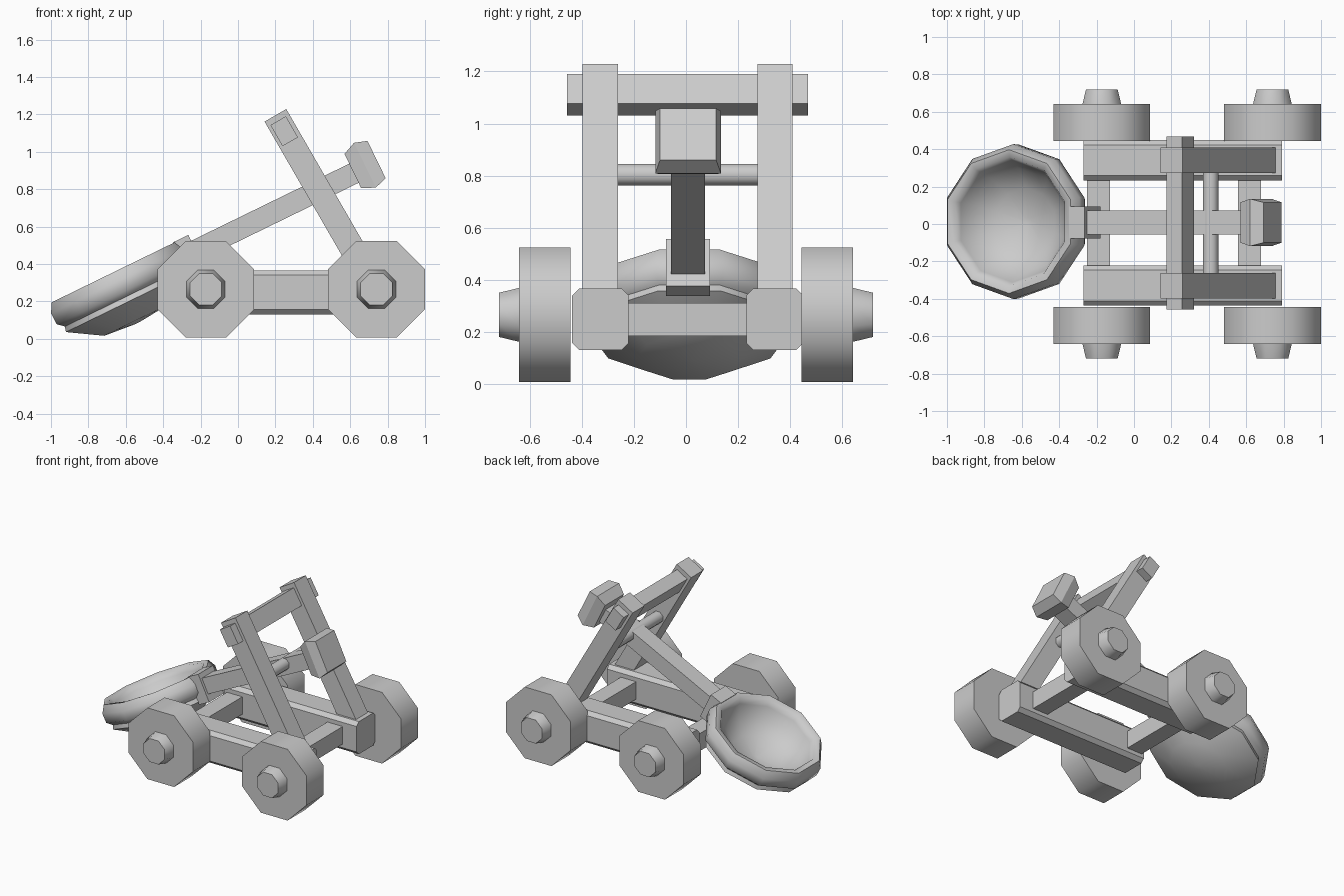
import bpy, bmesh
from math import sin, cos, pi, radians
from mathutils import Matrix, Vector

if "Cube" in bpy.data.objects:
    bpy.data.objects.remove(bpy.data.objects["Cube"])

TILT = radians(26)      # throwing arm slope
LEAN = radians(30)      # upright lean
MID = 0.006             # centre line of the frame in y


def loft(name, rings, matrix=Matrix(), smooth=0):
    """Skin a stack of equal-length point rings and cap both ends."""
    bm = bmesh.new()
    vs = [[bm.verts.new(matrix @ Vector(p)) for p in r] for r in rings]
    n = len(vs[0])
    for a, b in zip(vs, vs[1:]):
        for i in range(n):
            j = (i + 1) % n
            bm.faces.new((a[i], a[j], b[j], b[i]))
    bm.faces.new(vs[0])
    bm.faces.new(vs[-1])
    bmesh.ops.recalc_face_normals(bm, faces=bm.faces)
    me = bpy.data.meshes.new(name)
    bm.to_mesh(me)
    bm.free()
    ob = bpy.data.objects.new(name, me)
    bpy.context.collection.objects.link(ob)
    if smooth:
        bpy.ops.object.select_all(action='DESELECT')
        ob.select_set(True)
        bpy.context.view_layer.objects.active = ob
        bpy.ops.object.shade_smooth_by_angle(angle=radians(smooth))
    return ob


def ring(r, z, n):
    return [(r * cos(2 * pi * (k + .5) / n), r * sin(2 * pi * (k + .5) / n), z)
            for k in range(n)]


def rect(x, hy, hz):
    return [(x, -hy, -hz), (x, hy, -hz), (x, hy, hz), (x, -hy, hz)]


def box(name, center, size, angle=0):
    x, y, z = (s / 2 for s in size)
    m = Matrix.Translation(center) @ Matrix.Rotation(-angle, 4, 'Y')
    return loft(name, [rect(-x, y, z), rect(x, y, z)], m)


def along_y(x, z, side=1):
    """Frame whose local z points outward along +y or -y."""
    return Matrix.Translation((x, 0, z)) @ Matrix.Rotation(-side * pi / 2, 4, 'X')


# Wheels with tapered hubs
for side, s_name in ((1, "back"), (-1, "front")):
    for x, x_name in ((-.172, "left"), (.74, "right")):
        m = along_y(x, .265, side)
        tag = f"{s_name}_{x_name}"
        loft("wheel_" + tag, [ring(.28, .443, 8), ring(.28, .641, 8)], m, 50)
        loft("hub_" + tag, [ring(.114, .62, 8), ring(.112, .641, 8),
                            ring(.092, .718, 8)], m, 50)

    # Chamfered side rail and leaning upright
    c, hy, hz, b = MID + side * .335, .108, .118, .026
    prof = [(-hy + b, -hz), (hy - b, -hz), (hy, -hz + b), (hy, hz - b),
            (hy - b, hz), (-hy + b, hz), (-hy, hz - b), (-hy, -hz + b)]
    loft("rail_" + s_name, [[(x, c + y, .248 + z) for y, z in prof]
                            for x in (-.27, .79)])
    half = .5
    box("upright_" + s_name,
        (.20 + half * sin(LEAN), MID + side * .336, 1.195 - half * cos(LEAN)),
        (.134, .136, 2 * half), LEAN)

# Cross members of the chassis
for x, n in ((-.19, "left"), (.617, "right")):
    box("crossbar_" + n, (x, MID, .247), (.123, .5, .127))

# Stop beam and pivot rod between the uprights
box("stop_beam", (.247, MID, 1.11), (.095, .925, .13), LEAN)
loft("pivot_rod", [ring(.044, -.28, 8), ring(.044, .29, 8)],
     along_y(.41, .803), 50)

# Throwing arm, built in the tilted frame
arm = Matrix.Translation((0, MID + .002, 0)) @ Matrix.Rotation(-TILT, 4, 'Y')


def on_arm(u, v):
    return arm @ Matrix.Translation((u, 0, v))


loft("arm", [rect(-.03, .065, .057), rect(.97, .065, .057)], on_arm(0, .524))
loft("arm_socket", [rect(-.085, .085, .1), rect(.005, .085, .1)],
     on_arm(0, .516))
loft("counterweight", [rect(.945, .108, .102), rect(1.017, .126, .133),
                       rect(1.086, .108, .111)], on_arm(0, .537))

# Bowl with rolled rim: outside bottom, over the rim, inside bottom
bowl = [(.02, .312), (.2, .328), (.385, .436), (.376, .465), (.412, .495),
        (.414, .56), (.384, .612), (.345, .606), (.325, .565),
        (.285, .49), (.18, .41), (.02, .38)]
loft("bowl", [ring(r, v, 10) for r, v in bowl], on_arm(-.445, 0)
     @ Matrix.Translation((0, .005, 0)), 60)
